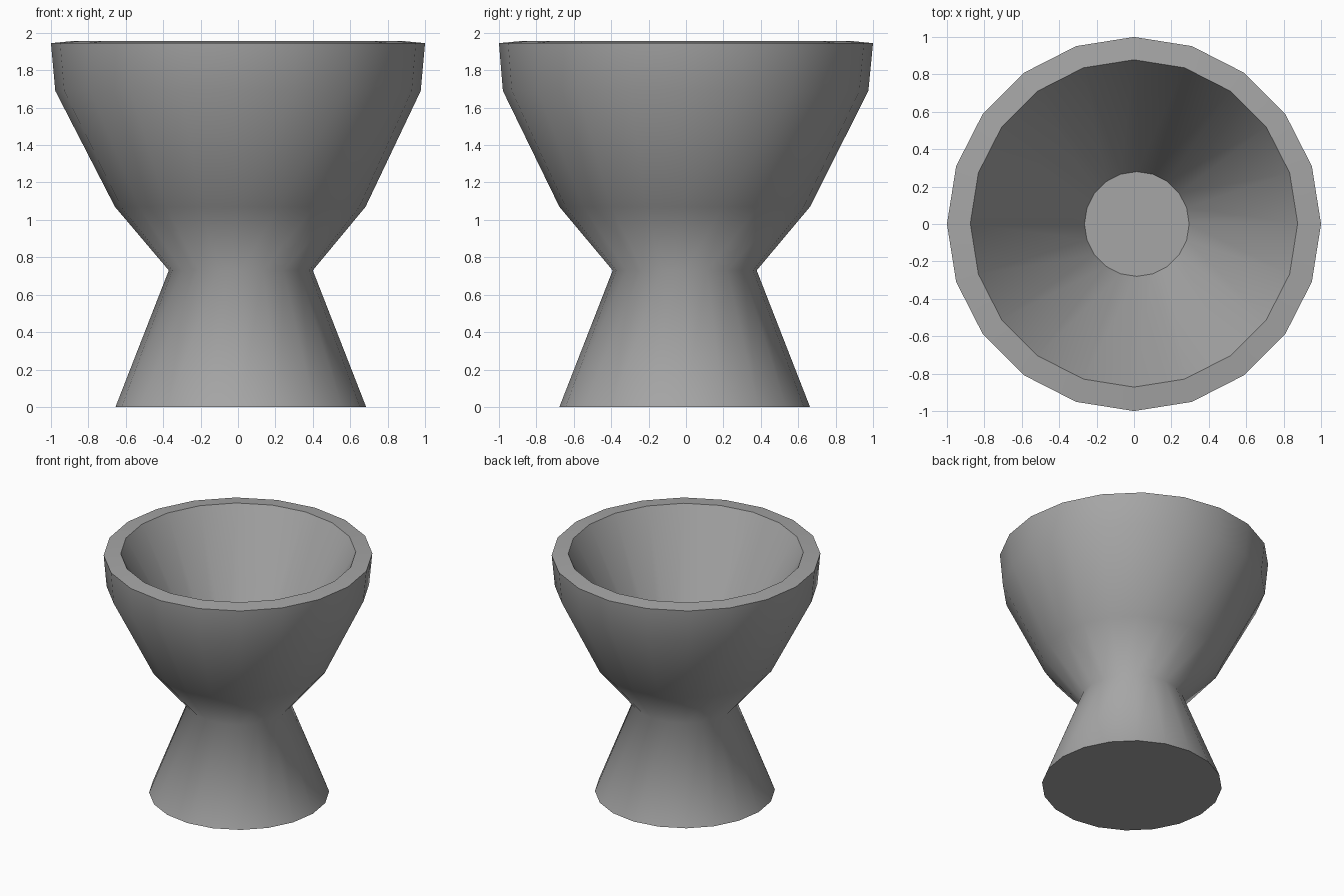
import bpy, bmesh
from math import cos, sin, tau

cube = bpy.data.objects.get("Cube")
if cube:
    bpy.data.objects.remove(cube, do_unlink=True)

SIDES = 20

# Plain grey material
grey = bpy.data.materials.new("plain_grey")
grey.use_nodes = True
colour = (0.38, 0.38, 0.38, 1)
grey.diffuse_color = colour
grey.node_tree.nodes["Principled BSDF"].inputs["Base Color"].default_value = colour

# Profile rings: radius, height, centre x, centre y, sharp edge
profile = [
    (0.67, 0.00, 0.015, -0.007, True),    # foot
    (0.385, 0.73, 0.015, -0.007, False),  # neck
    (0.67, 1.07, 0.012, -0.007, False),   # lower bowl
    (0.977, 1.69, 0.0, -0.002, False),    # upper bowl
    (1.00, 1.945, 0.0, 0.0, True),        # outer rim
    (0.875, 1.957, 0.0, 0.003, True),     # inner rim
    (0.28, 0.88, 0.015, 0.0, True),       # bowl floor
]

bm = bmesh.new()
rings = []
for radius, z, cx, cy, sharp in profile:
    rings.append([bm.verts.new((cx + radius * cos(tau * i / SIDES),
                                cy + radius * sin(tau * i / SIDES), z))
                  for i in range(SIDES)])

# Walls between neighbouring rings
for low, high in zip(rings, rings[1:]):
    for i in range(SIDES):
        j = (i + 1) % SIDES
        bm.faces.new((low[i], low[j], high[j], high[i]))

# Underside and bowl floor
bm.faces.new(rings[0][::-1])
bm.faces.new(rings[-1])
for face in bm.faces:
    face.smooth = True

# Crisp edges at the foot, rim and floor
for ring, row in zip(rings, profile):
    if row[-1]:
        for i in range(SIDES):
            bm.edges.get((ring[i], ring[(i + 1) % SIDES])).smooth = False

mesh = bpy.data.meshes.new("footed_cup")
bm.to_mesh(mesh)
bm.free()
mesh.materials.append(grey)
cup = bpy.data.objects.new("footed_cup", mesh)
bpy.context.collection.objects.link(cup)
